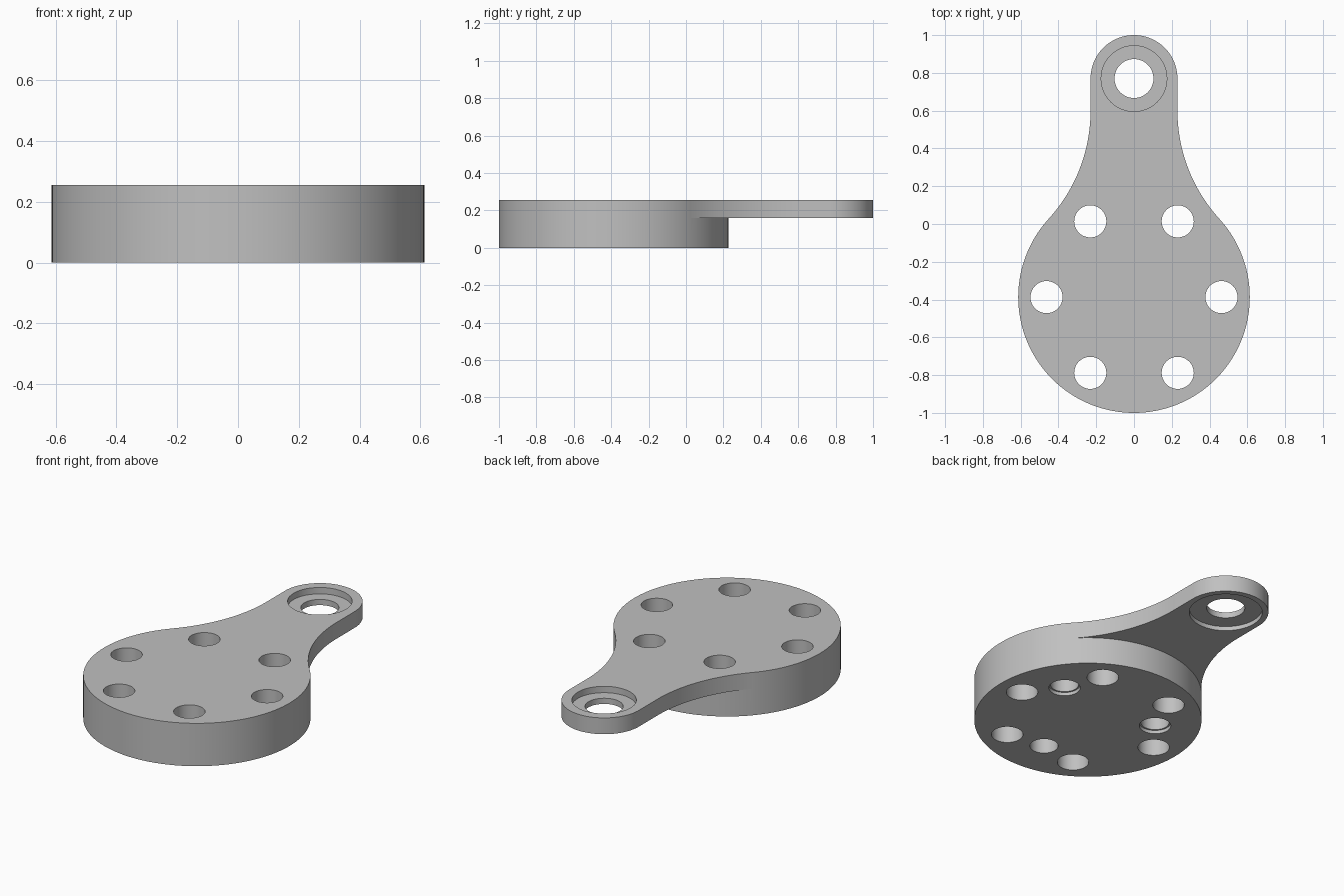
import bpy, bmesh
from math import sin, cos, pi, radians, atan2, hypot

cube = bpy.data.objects.get("Cube")
if cube:
    bpy.data.objects.remove(cube, do_unlink=True)

# Main dimensions
HEIGHT, ARM_BOTTOM = 0.255, 0.158
DISC_Y, DISC_R = -0.387, 0.613
ARM_Y, ARM_R = 0.77, 0.23
FILLET_Y = 0.6

grey = bpy.data.materials.new("plain grey")
grey.use_nodes = True
colour = (0.53, 0.53, 0.53, 1)
grey.diffuse_color = colour
grey.node_tree.nodes["Principled BSDF"].inputs["Base Color"].default_value = colour


def arc(cx, cy, r, start, end, n):
    """Points along an arc, both ends included."""
    angles = [start + (end - start) * i / n for i in range(n + 1)]
    return [(cx + r * cos(a), cy + r * sin(a)) for a in angles]


def prism(name, outline, z0, z1):
    """Solid made by extruding a counter-clockwise outline."""
    bm = bmesh.new()
    face = bm.faces.new([bm.verts.new((x, y, z0)) for x, y in outline])
    top = bmesh.ops.extrude_face_region(bm, geom=[face])["geom"]
    verts = [v for v in top if isinstance(v, bmesh.types.BMVert)]
    bmesh.ops.translate(bm, vec=(0, 0, z1 - z0), verts=verts)
    bmesh.ops.recalc_face_normals(bm, faces=bm.faces)
    mesh = bpy.data.meshes.new(name)
    bm.to_mesh(mesh)
    bm.free()
    mesh.materials.append(grey)
    obj = bpy.data.objects.new(name, mesh)
    bpy.context.collection.objects.link(obj)
    return obj


def cylinder(name, x, y, r, z0, z1, n=48):
    return prism(name, arc(x, y, r, 0, 2 * pi, n)[:-1], z0, z1)


helpers = []


def combine(body, other, operation):
    mod = body.modifiers.new(other.name, "BOOLEAN")
    mod.operation, mod.solver, mod.object = operation, "EXACT", other
    other.hide_render = True
    helpers.append(other)


# Thick round base
body = cylinder("bracket_body", 0, DISC_Y, DISC_R, 0, HEIGHT, 128)

# Thin arm with rounded end and concave flanks tangent to the base
rise = FILLET_Y - DISC_Y
flank_r = (ARM_R**2 + rise**2 - DISC_R**2) / (2 * (DISC_R - ARM_R))
flank_x = ARM_R + flank_r
touch = pi + atan2(rise, flank_x)
right_flank = arc(flank_x, FILLET_Y, flank_r, touch, pi, 28)
left_flank = [(-x, y) for x, y in reversed(right_flank)]
inner = DISC_R * 0.6
outline = ([(inner * 0.7, DISC_Y + 0.2)] + right_flank
           + arc(0, ARM_Y, ARM_R, 0, pi, 48) + left_flank
           + [(-inner * 0.7, DISC_Y + 0.2)])
combine(body, prism("arm", outline, ARM_BOTTOM, HEIGHT), "UNION")


def hole(name, x, y, r, z0, z1):
    combine(body, cylinder(name, x, y, r, z0, z1), "DIFFERENCE")


# Six through holes around the base
for i in range(6):
    a = radians(60 * i)
    hole("through_hole", 0.463 * cos(a), DISC_Y + 0.463 * sin(a), 0.085, -0.1, 0.4)

# Three blind holes in the underside, with shallow recesses
for deg in (30, 150, 270):
    x, y = 0.368 * cos(radians(deg)), DISC_Y + 0.368 * sin(radians(deg))
    hole("blind_hole", x, y, 0.076, -0.1, ARM_BOTTOM)
    if deg != 270:
        hole("blind_hole_recess", x, y, 0.085, -0.1, 0.02)

# Arm eye, recessed from both sides
hole("eye_hole", 0, ARM_Y, 0.103, -0.1, 0.4)
hole("eye_top_recess", 0, ARM_Y, 0.174, HEIGHT - 0.038, 0.4)
hole("eye_bottom_recess", 0, ARM_Y, 0.197, -0.1, ARM_BOTTOM + 0.025)

# Bake the booleans and remove the helpers
bpy.context.view_layer.update()
graph = bpy.context.evaluated_depsgraph_get()
mesh = bpy.data.meshes.new_from_object(body.evaluated_get(graph))
body.modifiers.clear()
body.data = mesh
mesh.materials.clear()
mesh.materials.append(grey)
for poly in mesh.polygons:
    poly.material_index = 0
for obj in helpers:
    bpy.data.objects.remove(obj, do_unlink=True)

bpy.ops.object.select_all(action="DESELECT")
body.select_set(True)
bpy.context.view_layer.objects.active = body
bpy.ops.object.shade_smooth_by_angle(angle=radians(30))
